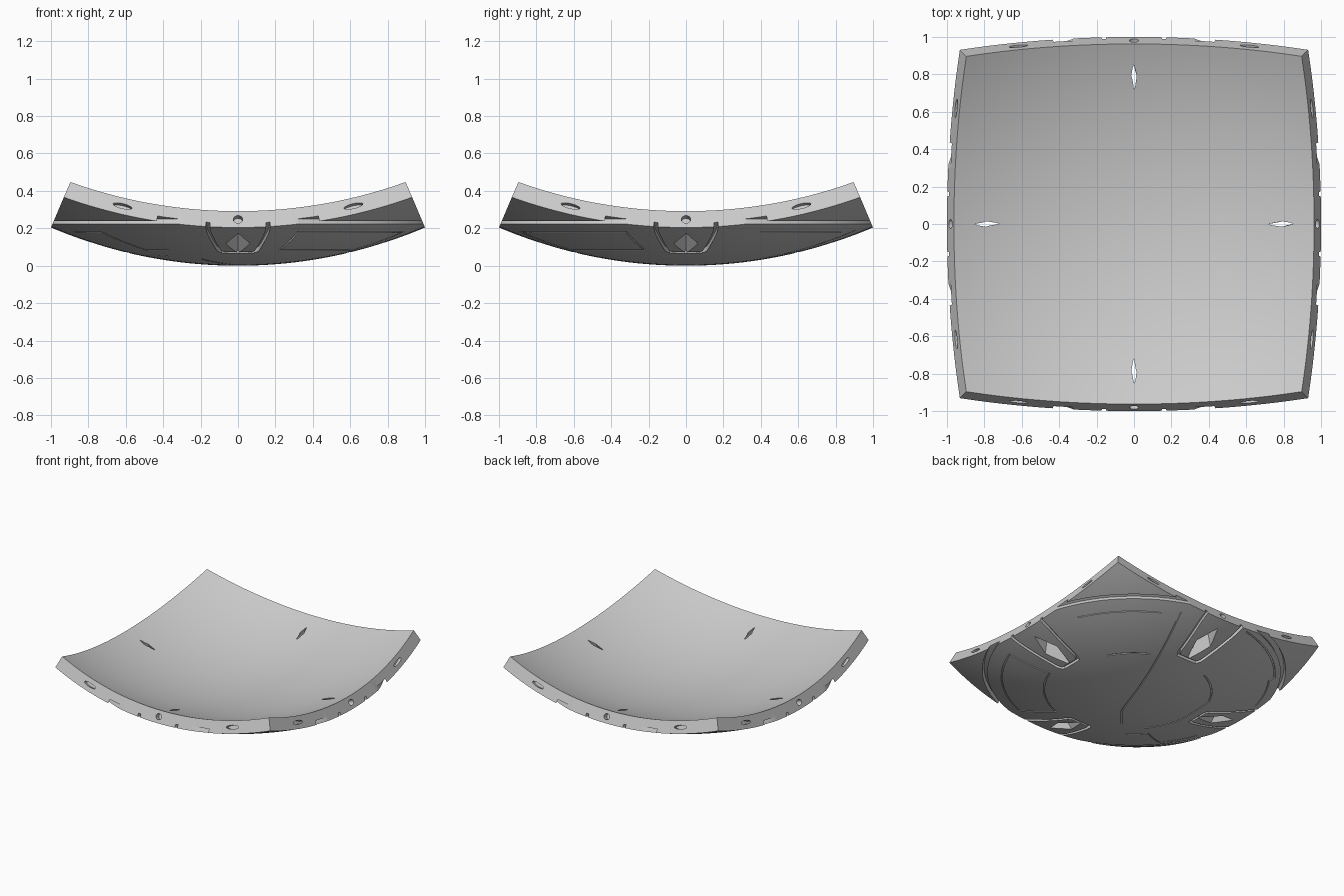
import bpy, bmesh
from math import sin, cos, tan, asin, pi, radians, sqrt, ceil
from mathutils import Vector, Matrix

R, T = 2.55, 0.095            # outer radius and shell thickness
CENTRE = Vector((0, 0, R))
HALF = asin(1 / R)            # half the angle the panel spans

if "Cube" in bpy.data.objects:
    bpy.data.objects.remove(bpy.data.objects["Cube"])

grey = bpy.data.materials.new("hull_grey")
grey.use_nodes = True
COLOUR = (0.6, 0.6, 0.6, 1)
grey.diffuse_color = COLOUR
grey.node_tree.nodes["Principled BSDF"].inputs["Base Color"].default_value = COLOUR


def make_object(name, bm):
    bmesh.ops.recalc_face_normals(bm, faces=bm.faces)
    mesh = bpy.data.meshes.new(name)
    bm.to_mesh(mesh)
    bm.free()
    mesh.materials.append(grey)
    ob = bpy.data.objects.new(name, mesh)
    bpy.context.collection.objects.link(ob)
    return ob


def on_shell(x, y, depth):
    """Point under the outer skin at plan position x, y."""
    d = Vector((x, y, -sqrt(R * R - x * x - y * y))) / R
    return CENTRE + d * (R - depth)


def shell_panel(n=40):
    bm = bmesh.new()
    angles = [HALF * (2 * i / n - 1) for i in range(n + 1)]
    skins = []
    for rad in (R, R - T):
        skins.append([[bm.verts.new(CENTRE + rad * Vector((tan(a), tan(b), -1)).normalized())
                       for b in angles] for a in angles])
    for g in skins:
        for i in range(n):
            for j in range(n):
                bm.faces.new((g[i][j], g[i + 1][j], g[i + 1][j + 1], g[i][j + 1]))
    o, s = skins
    for i in range(n):
        for e in (0, n):
            bm.faces.new((o[i][e], o[i + 1][e], s[i + 1][e], s[i][e]))
            bm.faces.new((o[e][i], o[e][i + 1], s[e][i + 1], s[e][i]))
    return make_object("hull_panel", bm)


def arc(r, a0, a1, step=4):
    n = max(1, ceil(abs(a1 - a0) / step))
    return [Vector((r * cos(radians(a0 + (a1 - a0) * i / n)),
                    r * sin(radians(a0 + (a1 - a0) * i / n)))) for i in range(n + 1)]


def refine(pts, step=0.08):
    out = [Vector(pts[0])]
    for p in pts[1:]:
        a, p = out[-1], Vector(p)
        n = max(1, ceil((p - a).length / step))
        out += [a.lerp(p, k / n) for k in range(1, n + 1)]
    return out


def groove(bm, pts, width, depth, closed=False):
    """Mitred strip that follows the skin, used to cut a channel."""
    pts = refine(pts)
    if closed:
        pts.pop()
    rings, n = [], len(pts)
    for i, p in enumerate(pts):
        before = pts[i - 1] if closed or i else p
        after = pts[(i + 1) % n] if closed or i < n - 1 else p
        d1, d2 = p - before, after - p
        d1 = (d1 if d1.length else d2).normalized()
        d2 = (d2 if d2.length else d1).normalized()
        t = (d1 + d2).normalized()
        side = Vector((-t.y, t.x)) * width / 2 / max(0.5, t.dot(d1))
        rings.append([bm.verts.new(on_shell(*(p + side * s), d))
                      for s, d in ((1, depth), (-1, depth), (-1, -0.02), (1, -0.02))])
    for a, b in zip(rings, rings[1:] + rings[:1] if closed else rings[1:]):
        for k in range(4):
            m = (k + 1) % 4
            bm.faces.new((a[k], a[m], b[m], b[k]))
    if not closed:
        bm.faces.new(rings[0])
        bm.faces.new(rings[-1])


def turned(pts, k):
    rot = Matrix.Rotation(k * pi / 2, 2)
    return [rot @ Vector(p) for p in pts]


def diamond(bm, k):
    """Tapered diamond opening that ends in a slit on the inside."""
    top = turned([(0, -0.56), (0.07, -0.76), (0, -0.93), (-0.07, -0.76)], k)
    low = turned([(0, -0.77), (0.009, -0.83), (0, -0.88), (-0.009, -0.83)], k)
    a = [bm.verts.new(on_shell(*p, -0.012)) for p in top]
    b = [bm.verts.new(on_shell(*p, T + 0.012)) for p in low]
    for i in range(4):
        j = (i + 1) % 4
        bm.faces.new((a[i], a[j], b[j], b[i]))
    bm.faces.new(a)
    bm.faces.new(b)


def rim_pocket(bm, k, x, long, short, depth):
    """Oval pocket sunk into the flat rim."""
    u = x / sqrt(R * R - x * x)
    radial = Vector((u, -tan(HALF), -1)).normalized()
    normal = Vector((0, -cos(HALF), sin(HALF)))
    along = normal.cross(radial).normalized()
    basis = Matrix((along, normal.cross(along), normal)).transposed().to_4x4()
    place = (Matrix.Rotation(k * pi / 2, 4, 'Z')
             @ Matrix.Translation(CENTRE + (R - T / 2) * radial) @ basis
             @ Matrix.Diagonal((long, short, 1, 1)))
    bmesh.ops.create_cone(bm, cap_ends=True, segments=20, radius1=1, radius2=1,
                          depth=depth * 2, matrix=place)


def cut(panel, name, bm):
    tool = make_object(name, bm)
    tool.hide_render = True
    mod = panel.modifiers.new(name, 'BOOLEAN')
    mod.operation, mod.solver, mod.object = 'DIFFERENCE', 'MANIFOLD', tool
    bpy.ops.object.modifier_apply(modifier=mod.name)
    bpy.data.objects.remove(tool)


panel = shell_panel()
bpy.context.view_layer.objects.active = panel
panel.select_set(True)

# Circular channel that separates the four corners
bm = bmesh.new()
groove(bm, arc(1.06, 0, 360), 0.035, 0.03, closed=True)
cut(panel, "ring_channel", bm)

# Channels that frame each diamond opening
bm = bmesh.new()
for k in range(4):
    groove(bm, turned([(-0.165, -1.03), (-0.155, -0.92), (-0.1, -0.62), (-0.08, -0.59),
                       (0.08, -0.59), (0.1, -0.62), (0.155, -0.92), (0.165, -1.03)], k),
           0.022, 0.025)
cut(panel, "frame_channels", bm)

# Diamond openings and rim pockets
bm = bmesh.new()
for k in range(4):
    diamond(bm, k)
    for x in (-0.68, 0.68):
        rim_pocket(bm, k, x, 0.052, 0.014, 0.03)
    rim_pocket(bm, k, 0, 0.025, 0.022, 0.04)
cut(panel, "openings", bm)

# Thin seams between plates
bm = bmesh.new()
for pts in (arc(0.64, -125, -139) + arc(0.94, -141, -158),
            arc(1.0, 103, 143) + arc(0.96, 144, 166),
            [(0.33, 0.91), (0.0, -0.08), (-0.05, -0.2), (-0.2, -0.38)],
            arc(0.55, 30, 62),
            arc(0.55, 115, 155) + arc(0.5, 175, 222),
            arc(0.94, 25, 62)):
    groove(bm, pts, 0.009, 0.008)
plate = arc(0.94, -70, -20) + arc(0.64, -20, -70)
groove(bm, plate + plate[:1], 0.009, 0.008, closed=True)
cut(panel, "seams", bm)

bpy.ops.object.shade_smooth_by_angle(angle=radians(25))
